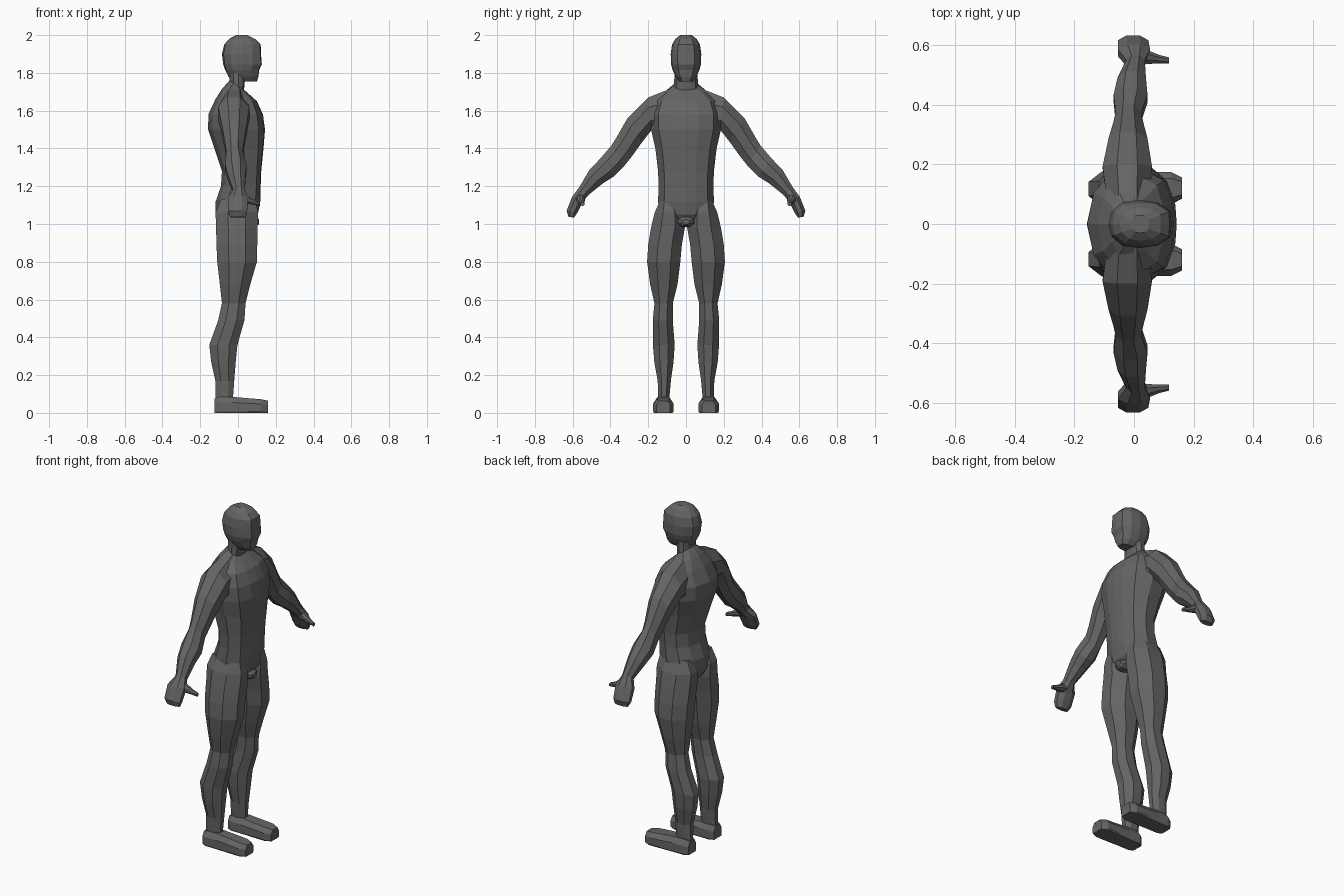
import bpy, bmesh, math

grey = bpy.data.materials.new("dark grey")
grey.diffuse_color = (0.13, 0.13, 0.13, 1)


def loft(name, rings):
    """Skin a list of equally long point rings and cap both ends."""
    bm = bmesh.new()
    vs = [[bm.verts.new(p) for p in r] for r in rings]
    n = len(vs[0])
    for a, b in zip(vs, vs[1:]):
        for i in range(n):
            j = (i + 1) % n
            bm.faces.new((a[i], a[j], b[j], b[i]))
    bm.faces.new(vs[0])
    bm.faces.new(vs[-1])
    bmesh.ops.recalc_face_normals(bm, faces=bm.faces)
    me = bpy.data.meshes.new(name)
    bm.to_mesh(me)
    bm.free()
    me.materials.append(grey)
    ob = bpy.data.objects.new(name, me)
    bpy.context.collection.objects.link(ob)
    return ob


def mirror(ob):
    m = ob.modifiers.new("mirror", 'MIRROR')
    m.use_axis = (False, True, False)


def full(half):
    """Complete a half outline (first and last points on the centre line)."""
    return half + [(x, -y) for x, y in half[-2:0:-1]]


def mix(a, b, t):
    return a + (b - a) * (t + 1) / 2


OCT = [(math.cos(k * math.pi / 4 + math.pi / 8) / math.cos(math.pi / 8),
        math.sin(k * math.pi / 4 + math.pi / 8) / math.cos(math.pi / 8)) for k in range(8)]
BODY = full([(1, 0), (.97, .35), (.78, .78), (.2, 1), (-.45, .92), (-.85, .55), (-1, 0)])
SKULL = full([(1, 0), (.96, .55), (.55, .9), (0, 1), (-.55, .9), (-.92, .5), (-1, 0)])

# torso and neck: z, back x, front x, half width, drop of the front edge
TORSO = [(1.0, -.10, .07, .07, 0), (1.05, -.12, .105, .14, 0), (1.12, -.118, .118, .148, 0),
         (1.2, -.09, .12, .145, 0), (1.28, -.085, .123, .148, 0), (1.4, -.125, .135, .162, 0),
         (1.5, -.158, .143, .185, 0), (1.58, -.157, .132, .188, 0), (1.66, -.12, .10, .165, .01),
         (1.715, -.085, .05, .11, .02), (1.76, -.045, .032, .064, .05), (1.83, -.05, .04, .06, .03)]
loft("torso", [[(mix(b, f, x), w * y, z - d * (x + 1) / 2) for x, y in BODY]
               for z, b, f, w, d in TORSO])

# head
HEAD = [(1.755, -.03, .10, .035), (1.78, -.05, .108, .055), (1.815, -.068, .112, .071),
        (1.845, -.078, .126, .079), (1.9, -.085, .122, .081), (1.95, -.073, .12, .074),
        (1.98, -.047, .09, .056), (2.0, -.01, .05, .03)]
loft("head", [[(mix(b, f, x), w * y, z) for x, y in SKULL] for z, b, f, w in HEAD])

# legs: z, back x, front x, inner y, outer y
LEG = [(1.13, -.09, .09, .06, .135), (1.06, -.119, .107, .015, .166), (.98, -.116, .104, .006, .185),
       (.89, -.114, .102, .022, .2), (.8, -.11, .1, .03, .206), (.68, -.096, .065, .045, .19),
       (.58, -.085, .04, .07, .167), (.49, -.105, .034, .07, .176), (.36, -.152, -.003, .06, .175),
       (.27, -.142, -.012, .066, .168), (.17, -.12, -.02, .08, .15), (.06, -.12, -.028, .09, .146)]
mirror(loft("leg", [[(mix(b, f, x), mix(i, o, y), z) for x, y in OCT] for z, b, f, i, o in LEG]))

# feet: x, half width, height, sideways shift
FOOT = full([(0, 0), (0, .9), (.1, 1), (.65, 1), (1, .6), (1, 0)])
SOLE = [(-.125, .036, .075, 0), (-.1, .05, .085, 0), (-.03, .05, .085, 0),
        (.05, .053, .078, 0), (.125, .054, .072, 0), (.16, .036, .064, 0)]
mirror(loft("foot", [[(x, .12 + s + w * y, h * z) for z, y in FOOT] for x, w, h, s in SOLE]))

# arms and hands: upper edge (y, z), lower edge (y, z), back x, front x
ARM = [((.06, 1.725), (.11, 1.45), -.09, .05), ((.2, 1.67), (.18, 1.5), -.105, .06),
       ((.31, 1.56), (.235, 1.43), -.085, .045), ((.37, 1.455), (.285, 1.36), -.068, .03),
       ((.395, 1.415), (.325, 1.31), -.062, .025), ((.455, 1.345), (.385, 1.25), -.068, .045),
       ((.512, 1.285), (.44, 1.215), -.055, .04), ((.565, 1.195), (.515, 1.155), -.026, .036),
       ((.602, 1.145), (.545, 1.12), -.054, .054), ((.632, 1.07), (.575, 1.06), -.054, .048),
       ((.622, 1.038), (.592, 1.034), -.04, .04)]
mirror(loft("arm", [[(mix(b, f, x), mix(l[0], u[0], y), mix(l[1], u[1], y)) for x, y in OCT]
                    for u, l, b, f in ARM]))

# thumbs: x, y, z, radius
THUMB = [(.0, .565, 1.14, .025), (.05, .558, 1.13, .022), (.085, .552, 1.115, .014), (.117, .548, 1.105, .01)]
mirror(loft("thumb", [[(x, y + r * a, z + r * b) for a, b in OCT] for x, y, z, r in THUMB]))

# groin: x, half width, bottom z, top z
GROIN = [(.0, .05, .985, 1.06), (.07, .05, .985, 1.05), (.1, .035, .99, 1.035), (.112, .018, 1.0, 1.025)]
loft("groin", [[(x, w * a, mix(b, t, c)) for a, c in OCT] for x, w, b, t in GROIN])
